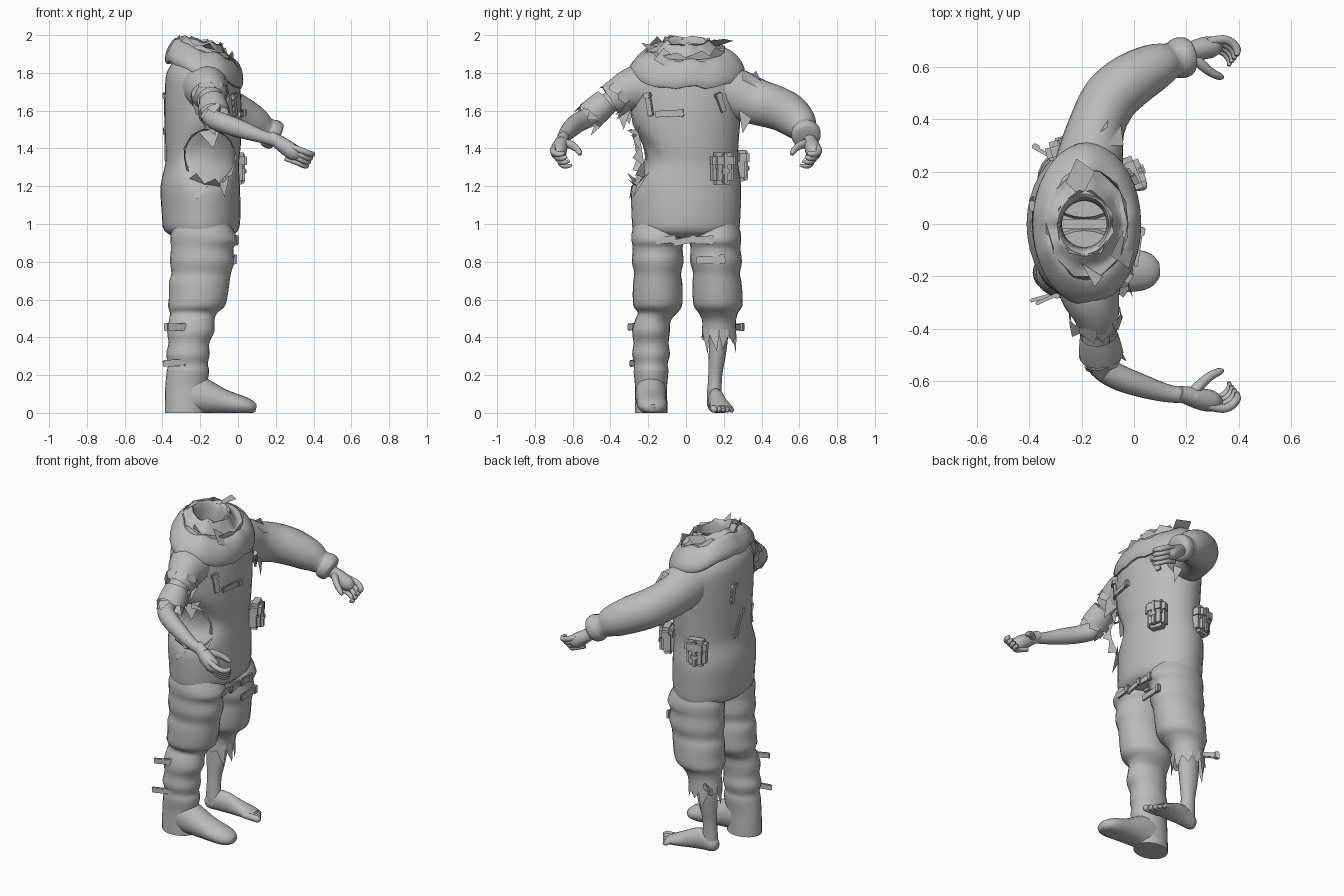
import bpy, bmesh, math, random
from mathutils import Vector, Matrix
random.seed(4)
gray = bpy.data.materials.new("worn_gray")
gray.diffuse_color = (0.5, 0.5, 0.5, 1)


def finish(name, bm, smooth=True):
    bmesh.ops.recalc_face_normals(bm, faces=bm.faces)
    me = bpy.data.meshes.new(name)
    bm.to_mesh(me)
    bm.free()
    ob = bpy.data.objects.new(name, me)
    bpy.context.collection.objects.link(ob)
    me.materials.append(gray)
    if smooth:
        bpy.ops.object.select_all(action='DESELECT')
        bpy.context.view_layer.objects.active = ob
        ob.select_set(True)
        bpy.ops.object.shade_smooth_by_angle(angle=math.radians(50))
    return ob


def spline(keys, sub):
    """Catmull-Rom through equal-length tuples."""
    out = []
    for i in range(len(keys) - 1):
        p = [keys[max(0, min(len(keys) - 1, i + k))] for k in (-1, 0, 1, 2)]
        for s in range(sub):
            t = s / sub
            out.append([0.5 * (2*b + (c-a)*t + (2*a-5*b+4*c-d)*t*t + (3*b-a-3*c+d)*t**3)
                        for a, b, c, d in zip(*p)])
    return out + [list(keys[-1])]


def tube(name, keys, n=20, sub=3, flat=False, caps=(True, True), deform=None, floor=False):
    """Loft of ellipses (x, y, z, ra, rb, tilt); flat keeps the rings level."""
    keys = [tuple(k) + (0,) * (6 - len(k)) for k in keys]
    pts = spline(keys, sub)
    bm = bmesh.new()
    rings = []
    for i, k in enumerate(pts):
        c = Vector(k[:3])
        if flat:
            u, v = Vector((1, 0, 0)), Vector((0, 1, 0))
        else:
            t = Vector(pts[min(i + 1, len(pts) - 1)][:3]) - Vector(pts[max(i - 1, 0)][:3])
            u = t.cross(Vector((0, 0, 1))).normalized()
            v = u.cross(t).normalized()
        ring = []
        for j in range(n):
            a = math.tau * j / n
            p = c + u * k[3] * math.cos(a) + v * k[4] * math.sin(a)
            p.z += k[5] * math.cos(a)
            if deform:
                p = deform(p)
            if floor:
                p.z = max(p.z, 0)
            ring.append(bm.verts.new(p))
        rings.append(ring)
    for r, s in zip(rings, rings[1:]):
        for j in range(n):
            bm.faces.new((r[j], r[(j+1) % n], s[(j+1) % n], s[j]))
    if caps[0]:
        bm.faces.new(rings[0])
    if caps[1]:
        bm.faces.new(rings[-1])
    return finish(name, bm)


def block(name, loc, size, rot=(0, 0, 0), bevel=0.006):
    bm = bmesh.new()
    bmesh.ops.create_cube(bm, size=1, matrix=Matrix.Diagonal((*size, 1)))
    bmesh.ops.bevel(bm, geom=bm.edges[:], offset=min(bevel, min(size) * .4), segments=2, affect='EDGES')
    m = Matrix.Rotation(rot[2], 4, 'Z') @ Matrix.Rotation(rot[1], 4, 'Y') @ Matrix.Rotation(rot[0], 4, 'X')
    bm.transform(Matrix.Translation(loc) @ m)
    return finish(name, bm)


def tatters(name, center, axis, ra, rb, count, length, flare=1.1):
    """Ragged hem: a ring of uneven pointed strips hanging along an axis."""
    c, t = Vector(center), Vector(axis).normalized()
    u = t.cross(Vector((0, 1, 0))).normalized()
    v = u.cross(t)
    at = lambda a, f: c + (u * ra * math.cos(a) + v * rb * math.sin(a)) * f
    bm = bmesh.new()
    for i in range(count):
        a0, a1 = math.tau * i / count, math.tau * (i + 1) / count
        h = length * random.uniform(.35, 1)
        m = a0 + (a1 - a0) * random.uniform(.2, .8)
        mid = (1 + flare) / 2
        pts = [at(a0, 1), at((a0 + a1) / 2, 1), at(a1, 1), at(a1, mid) + t*length*.25,
               at(m, flare) + t*h, at(a0, mid) + t*length*.25]
        bm.faces.new([bm.verts.new(p) for p in pts])
    return finish(name, bm, False)


def shards(name, tris):
    bm = bmesh.new()
    for t in tris:
        bm.faces.new([bm.verts.new(p) for p in t])
    return finish(name, bm, False)


# torso garment, with a hollow where the right flank is torn open
def flank(p):
    if p.y < 0:
        d = ((p.x + .15) / .13) ** 2 + ((p.z - 1.36) / .13) ** 2
        p.y += .065 * math.exp(-d * d)
    return p

tube("torso", [(-.19, 0, .925, .13, .24), (-.195, 0, .965, .195, .28), (-.195, 0, 1.05, .208, .288),
               (-.2, 0, 1.2, .21, .292), (-.19, 0, 1.32, .195, .275), (-.185, 0, 1.42, .2, .278),
               (-.185, 0, 1.58, .205, .29), (-.187, 0, 1.7, .2, .3), (-.19, 0, 1.8, .188, .28),
               (-.19, 0, 1.87, .14, .18), (-.19, 0, 1.89, .09, .095)],
     n=36, flat=True, caps=(True, False), deform=flank)

# draped cowl: neck lip, valley, ragged rim and drooping outer folds
def ragged(p):
    a = math.atan2(p.y, p.x + .18)
    p.z += .008 * math.sin(5 * a + 1) + .006 * math.sin(9 * a)
    return p

tube("cowl", [(-.19, 0, 1.84, .085, .088), (-.19, 0, 1.93, .09, .095, -.01), (-.19, 0, 1.97, .1, .115, -.02),
              (-.185, 0, 1.925, .135, .165, -.055), (-.182, 0, 1.92, .16, .215, -.055),
              (-.18, 0, 1.885, .19, .265, -.05), (-.18, 0, 1.835, .207, .302, -.058),
              (-.18, 0, 1.79, .2, .308, -.068), (-.185, 0, 1.795, .16, .26, -.068)],
     n=36, flat=True, caps=(False, False), deform=ragged)
tatters("cowl_rim_tears", (-.183, 0, 1.915), (.3, 0, 1), .165, .215, 10, .055, .97)
tatters("neck_rim_tears", (-.19, 0, 1.96), (.2, 0, 1), .1, .115, 8, .025, 1.15)
shards("hood_scraps", [
    [(-.2, .1, 1.965), (-.26, .16, 1.94), (-.22, .25, 1.97), (-.15, .2, 1.98)],
    [(-.09, -.12, 1.93), (-.02, -.17, 1.87), (.0, -.1, 1.83), (-.05, -.04, 1.87)],
    [(-.2, -.15, 1.94), (-.12, -.2, 1.92), (-.15, -.24, 1.96)]])

# torn flaps round the flank opening
tatters("flank_tears", (-.15, -.235, 1.36), (.05, -1, -.15), .13, .14, 11, .06, 1.1)
shards("flank_scraps", [
    [(-.28, -.24, 1.22), (-.17, -.27, 1.2), (-.22, -.31, 1.27)], [(-.2, -.27, 1.2), (-.08, -.24, 1.19), (-.12, -.31, 1.24)],
    [(-.1, -.26, 1.21), (-.04, -.19, 1.28), (-.07, -.28, 1.14)], [(-.24, -.26, 1.52), (-.08, -.24, 1.54), (-.13, -.28, 1.4)],
    [(-.26, -.26, 1.22), (-.16, -.29, 1.2), (-.22, -.3, 1.13)]])

# legs: booted right leg and ragged left trouser leg with baggy folds
thigh = [(-.19, 1.0, .15, .125), (-.185, .95, .17, .138), (-.18, .91, .177, .138), (-.19, .87, .165, .132),
         (-.19, .8, .17, .137), (-.195, .74, .158, .124), (-.205, .69, .16, .13), (-.21, .62, .155, .132),
         (-.22, .565, .15, .128), (-.235, .53, .125, .105)]
tube("right_trouser", [(x, -.15, z, a, b) for x, z, a, b in thigh] +
     [(-.245, -.175, .49, .12, .095), (-.25, -.185, .43, .125, .1), (-.26, -.185, .37, .108, .093),
      (-.265, -.185, .31, .115, .1), (-.265, -.185, .26, .105, .088), (-.265, -.185, .22, .112, .092),
      (-.275, -.185, .14, .11, .085), (-.28, -.185, .05, .107, .086), (-.28, -.185, .0, .107, .086)], flat=True, n=24)
tube("left_trouser", [(x, .15 + (1 - z) * .045, z, a, b) for x, z, a, b in thigh] +
     [(-.25, .175, .49, .105, .09), (-.26, .175, .44, .1, .09)], flat=True, n=24, caps=(True, False))
block("crotch_gusset", (-.19, 0, .95), (.26, .1, .08), bevel=.03)
tatters("left_trouser_hem", (-.26, .175, .45), (0, 0, -1), .1, .09, 11, .15, 1.05)
tube("right_boot", [(-.3, -.185, .09, .08, .1), (-.24, -.185, .1, .084, .11),
                    (-.17, -.185, .085, .083, .09), (-.08, -.182, .06, .08, .066), (.02, -.178, .04, .078, .05),
                    (.07, -.176, .03, .06, .036), (.095, -.175, .025, .03, .02)], floor=True)

# bare left lower leg and foot with toes
tube("left_calf", [(-.255, .175, .55, .06, .055), (-.265, .172, .4, .066, .05), (-.27, .165, .3, .058, .045),
                   (-.275, .155, .2, .044, .037), (-.275, .15, .11, .046, .038), (-.275, .15, .04, .048, .038)], flat=True)
tube("left_foot", [(-.325, .148, .04, .02, .025), (-.3, .15, .045, .037, .045), (-.22, .158, .065, .042, .065),
                   (-.13, .172, .045, .048, .05), (-.06, .184, .03, .06, .033), (-.015, .19, .02, .057, .02)], floor=True)
for i in range(5):
    r, y = .02 - .002 * i, .142 + .0235 * i
    tube("left_toe_%d" % i, [(-.06, y, .025, r, r), (-.01 - .008 * i, y + .003, .022, r, r),
                             (.035 - .015 * i, y + .006, r, r, r), (.05 - .015 * i, y + .006, r, r*.5, r*.5)], n=10, floor=True)

# left arm: full padded sleeve and gathered cuff
tube("left_sleeve", [(-.18, .16, 1.72, .14, .13), (-.165, .27, 1.685, .125, .135), (-.14, .38, 1.645, .108, .122),
                     (-.09, .48, 1.615, .108, .115), (-.01, .55, 1.58, .104, .11), (.08, .6, 1.535, .09, .095),
                     (.13, .62, 1.505, .072, .075), (.15, .628, 1.495, .068, .068), (.17, .633, 1.482, .078, .08),
                     (.2, .64, 1.462, .074, .075), (.212, .642, 1.455, .05, .05)], n=22)
shards("left_sleeve_tears", [
    [(-.1, .3, 1.8), (-.05, .38, 1.72), (-.04, .3, 1.76)], [(-.06, .34, 1.68), (-.05, .44, 1.69), (-.01, .42, 1.63)],
    [(-.16, .33, 1.77), (-.1, .4, 1.75), (-.1, .37, 1.81)], [(-.06, .28, 1.6), (-.08, .36, 1.58), (-.05, .3, 1.48)]])
# right arm: short torn sleeve in two layers over the bare arm
tube("right_sleeve", [(-.18, -.16, 1.73, .14, .13), (-.165, -.27, 1.715, .115, .122), (-.145, -.34, 1.69, .09, .1),
                      (-.14, -.4, 1.655, .075, .08)], caps=(True, False))
tatters("right_sleeve_hem", (-.15, -.34, 1.69), (.1, -.7, -.6), .1, .095, 9, .12, 1.05)
tube("right_sleeve_scrap", [(-.135, -.42, 1.65, .072, .07), (-.13, -.46, 1.615, .08, .076),
                            (-.125, -.5, 1.58, .085, .078)], caps=(False, False))
tatters("right_scrap_hem", (-.125, -.5, 1.58), (.3, -.6, -.6), .078, .08, 7, .08, 1.0)
shards("underarm_tears", [
    [(-.12, -.28, 1.64), (-.14, -.38, 1.63), (-.13, -.33, 1.5)], [(-.2, -.27, 1.62), (-.2, -.36, 1.62), (-.2, -.3, 1.53)]])
tube("right_forearm", [(-.15, -.3, 1.7, .065, .065), (-.145, -.42, 1.635, .055, .055), (-.14, -.52, 1.565, .05, .052),
                       (-.08, -.575, 1.535, .05, .052), (.02, -.615, 1.5, .045, .047), (.12, -.645, 1.465, .035, .035),
                       (.19, -.655, 1.445, .03, .033), (.23, -.662, 1.43, .03, .035)])

# half-closed hands
for side, s in (("left", 1), ("right", -1)):
    tube(side + "_palm", [(.17, s*.645, 1.462, .028, .032), (.21, s*.657, 1.437, .036, .036), (.26, s*.67, 1.402, .042, .042),
                          (.3, s*.677, 1.375, .04, .042), (.325, s*.68, 1.358, .022, .025)], n=14)
    for i in range(4):
        bx, by, bz = .31 - .01 * i, .695 - .013 * i, 1.4 - .021 * i
        r = .0165 - .001 * i
        tube("%s_finger_%d" % (side, i), [(bx - .03, s*by, bz + .01, r, r), (bx + .03, s*(by + .01), bz - .012, r, r),
             (bx + .066, s*(by - .005), bz - .028, r, r), (bx + .084, s*(by - .03), bz - .03, r*.9, r*.9),
             (bx + .082, s*(by - .052), bz - .024, r*.5, r*.5)], n=10)
    tube(side + "_thumb", [(.22, s*.65, 1.43, .022, .025), (.255, s*.612, 1.42, .02, .022), (.29, s*.582, 1.402, .017, .018),
                           (.325, s*.564, 1.378, .014, .015), (.34, s*.56, 1.367, .007, .007)], n=10)

# belt pouches: body, flap, strap and buckle
def pouch(name, loc, yaw):
    for part, off, size in (("body", (0, 0, -.01), (.08, .115, .15)), ("flap", (.01, 0, .04), (.08, .13, .085)),
                            ("strap", (.042, 0, 0), (.024, .026, .16)), ("buckle", (.052, 0, -.015), (.014, .045, .03))):
        p = Vector(loc) + Matrix.Rotation(yaw, 3, 'Z') @ Vector(off)
        block(name + "_" + part, p, size, (0, 0, yaw), .02 if part in ("body", "flap") else .006)

pouch("front_pouch", (-.015, .19, 1.295), math.radians(22))
pouch("side_pouch", (-.27, .275, 1.31), math.radians(105))

# chest, back, thigh and calf straps: each a band with a clasp on its end
def strap(name, loc, length, width, rot, yaw=0):
    block(name, loc, (.014, length, width), (rot, 0, yaw), .004)
    d = Matrix.Rotation(yaw, 3, 'Z') @ Matrix.Rotation(rot, 3, 'X') @ Vector((0.004, length * .42, 0))
    block(name + "_clasp", Vector(loc) + d, (.022, .03, width * 1.25), (rot, 0, yaw), .004)

strap("chest_strap_right", (-.018, -.195, 1.63), .12, .034, 1.75, -.5)
strap("chest_strap_middle", (.018, -.09, 1.585), .15, .034, .05, -.15)
strap("chest_strap_left", (-.01, .185, 1.64), .1, .034, 1.95, .5)
strap("back_strap_upper", (-.386, .08, 1.63), .12, .034, 1.4, math.pi)
strap("back_strap_lower", (-.383, .02, 1.42), .18, .034, 1.2, math.pi)
strap("thigh_strap_right", (-.01, -.11, .915), .1, .036, .1)
strap("thigh_strap_middle", (-.01, -.01, .91), .12, .034, .2)
strap("thigh_strap_left", (-.01, .09, .915), .1, .04, .0)
strap("knee_strap_left", (-.02, .13, .81), .15, .04, .05)
strap("calf_strap_upper", (-.33, -.285, .455), .1, .035, 0, -1.15)
strap("calf_strap_lower", (-.33, -.275, .265), .14, .035, .05, -1.3)
strap("calf_strap_left", (-.34, .27, .455), .1, .035, 0, 1.05)
